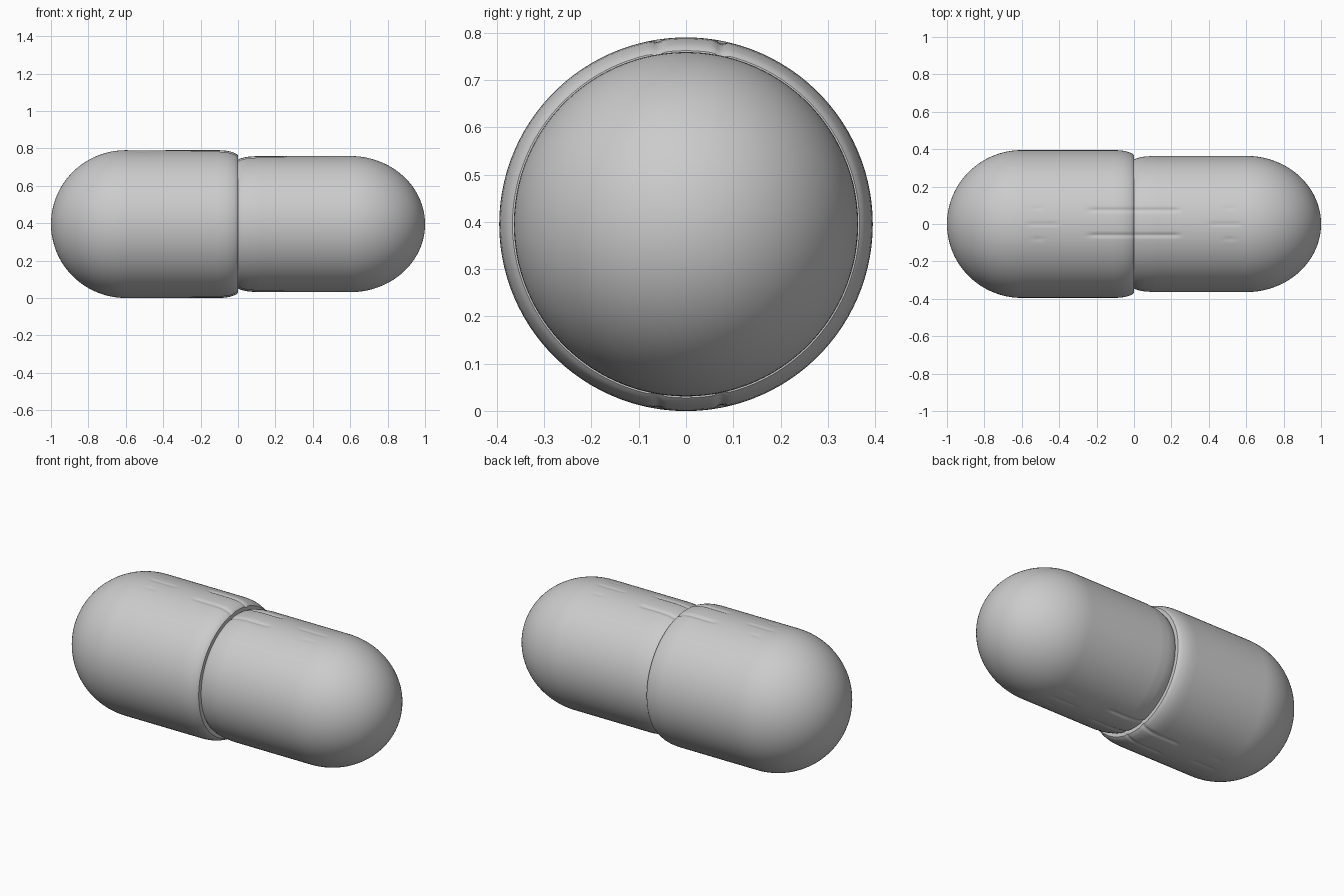
import bpy, bmesh
from math import sin, cos, pi, exp

if "Cube" in bpy.data.objects:
    bpy.data.objects.remove(bpy.data.objects["Cube"], do_unlink=True)

CENTRE = 0.395

grey = bpy.data.materials.new("light grey")
grey.use_nodes = True
colour = (0.6, 0.6, 0.6, 1)
grey.diffuse_color = colour
grey.node_tree.nodes["Principled BSDF"].inputs["Base Color"].default_value = colour

# Faint creases along top and bottom: y, |x| start, |x| end, depth
CREASES = [(0.075, -0.1, 0.27, 0.006), (-0.06, -0.1, 0.27, 0.005),
           (0.0, 0.38, 0.6, 0.003),
           (0.085, 0.46, 0.57, 0.002), (-0.08, 0.46, 0.57, 0.002)]


def smooth(a, b, v):
    t = min(1, max(0, (v - a) / (b - a)))
    return t * t * (3 - 2 * t)


def crease_depth(x, y):
    x, total = abs(x), 0
    for cy, start, end, depth in CREASES:
        along = smooth(start, start + 0.05, x) * (1 - smooth(end - 0.06, end, x))
        total += depth * along * exp(-((y - cy) / 0.011) ** 2)
    return total


# Angles around the axis, denser near the top and bottom creases
def ring_angles():
    half = 0.3
    fine = [pi / 2 - half + 2 * half * i / 48 for i in range(48)]
    coarse = [pi / 2 + half + (pi - 2 * half) * i / 44 for i in range(44)]
    side = fine + coarse
    return side + [a + pi for a in side]


# Rounded end followed by a straight wall, then the given rim points
def shell_profile(side, radius, wall_end, rim):
    dome = [(-1 + 0.4 * (1 - cos(pi / 2 * i / 32)), radius * sin(pi / 2 * i / 32))
            for i in range(1, 33)]
    wall = [(-0.6 + (0.6 - wall_end) * i / 40, radius) for i in range(1, 41)]
    return [(-side * x, r) for x, r in dome + wall] + rim


def make_shell(name, side, profile):
    bm = bmesh.new()
    angles = ring_angles()
    rings = []
    for x, r in profile:
        ring = []
        for a in angles:
            y, z = r * cos(a), r * sin(a)
            k = 1 - crease_depth(x, y) / r if abs(z) > 0.2 and abs(x) < 0.62 else 1
            ring.append(bm.verts.new((x, y * k, CENTRE + z * k)))
        rings.append(ring)
    n = len(angles)
    for lower, upper in zip(rings, rings[1:]):
        for i in range(n):
            j = (i + 1) % n
            bm.faces.new((lower[i], lower[j], upper[j], upper[i]))
    # Close the tip of the dome
    tip = bm.verts.new((side, 0, CENTRE))
    for i in range(n):
        bm.faces.new((tip, rings[0][(i + 1) % n], rings[0][i]))
    # Close the hidden inner end
    bm.faces.new(rings[-1])
    bmesh.ops.recalc_face_normals(bm, faces=bm.faces)
    mesh = bpy.data.meshes.new(name)
    bm.to_mesh(mesh)
    bm.free()
    mesh.materials.append(grey)
    obj = bpy.data.objects.new(name, mesh)
    bpy.context.collection.objects.link(obj)
    bpy.ops.object.select_all(action="DESELECT")
    obj.select_set(True)
    bpy.context.view_layer.objects.active = obj
    bpy.ops.object.shade_smooth_by_angle(angle=0.7)


# Wider half with a rounded rim
wide_rim = [(-0.08, 0.394), (-0.06, 0.392), (-0.04, 0.388), (-0.02, 0.381),
            (-0.008, 0.375), (0, 0.367), (0, 0.34)]
make_shell("wide_shell", -1, shell_profile(-1, 0.395, 0.1, wide_rim))

# Narrower half tucked into the wide one
narrow_rim = [(0.08, 0.362), (0.06, 0.361), (0.04, 0.358), (0.02, 0.353),
              (0.008, 0.349), (0, 0.344), (-0.01, 0.338)]
make_shell("narrow_shell", 1, shell_profile(1, 0.364, 0.1, narrow_rim))
